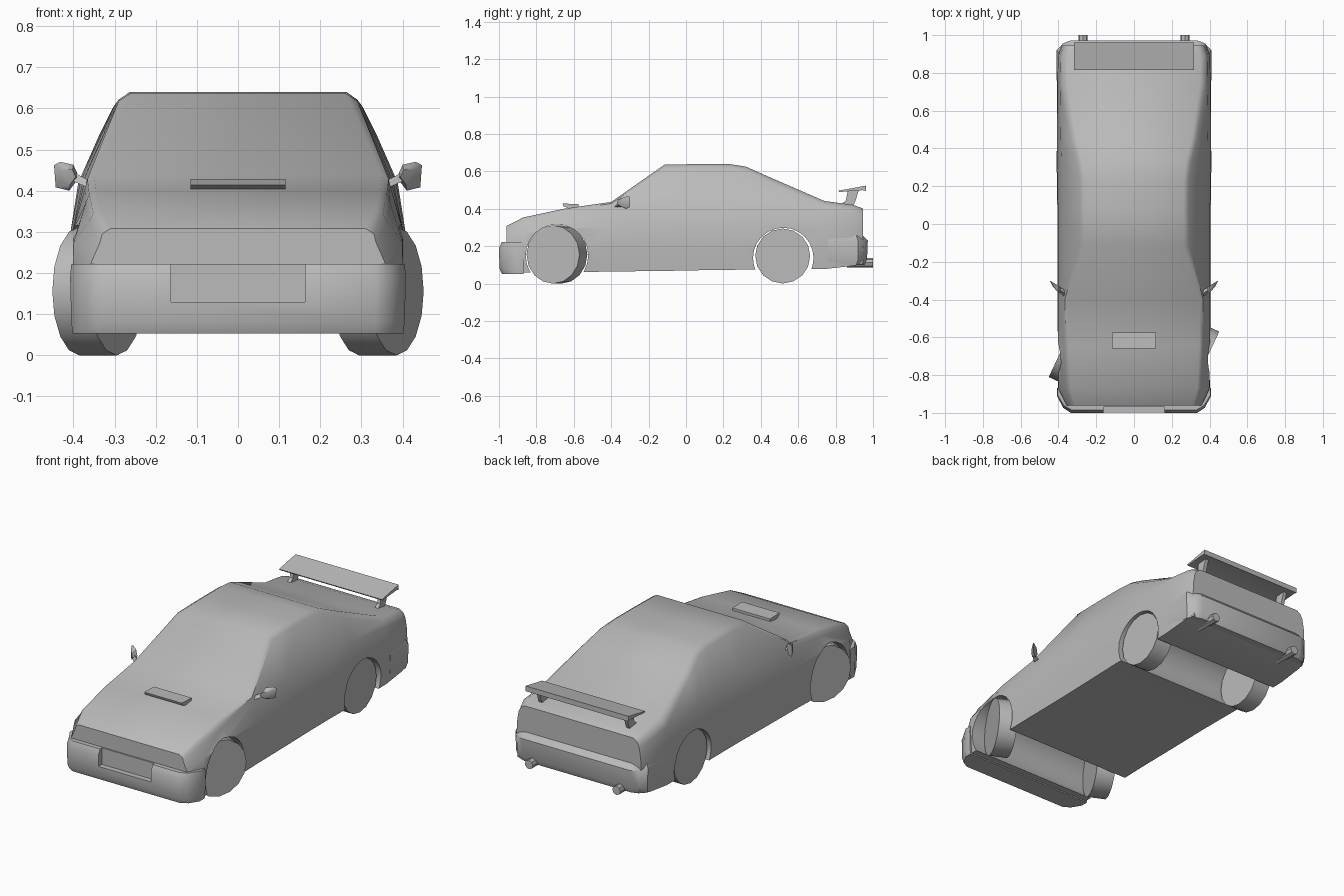
import bpy, bmesh, math
from mathutils import Vector

cube = bpy.data.objects.get("Cube")
if cube:
    bpy.data.objects.remove(cube, do_unlink=True)

GREY = (0.5, 0.5, 0.5, 1)
paint = bpy.data.materials.new("plain grey")
paint.use_nodes = True
paint.diffuse_color = GREY
for node in paint.node_tree.nodes:
    if node.type == 'BSDF_PRINCIPLED':
        node.inputs["Base Color"].default_value = GREY


def finish(obj, name, angle=35):
    obj.name = name
    obj.data.materials.clear()
    obj.data.materials.append(paint)
    bpy.ops.object.select_all(action='DESELECT')
    obj.select_set(True)
    bpy.context.view_layer.objects.active = obj
    bpy.ops.object.shade_smooth_by_angle(angle=math.radians(angle))
    return obj


def to_object(bm, name):
    bmesh.ops.recalc_face_normals(bm, faces=bm.faces)
    mesh = bpy.data.meshes.new(name)
    bm.to_mesh(mesh)
    bm.free()
    obj = bpy.data.objects.new(name, mesh)
    bpy.context.collection.objects.link(obj)
    return obj


def loft(name, rings):
    """Skin closed rings of equal length and cap both ends."""
    bm = bmesh.new()
    rows = [[bm.verts.new(p) for p in ring] for ring in rings]
    n = len(rows[0])
    for a, b in zip(rows, rows[1:]):
        for i in range(n):
            j = (i + 1) % n
            bm.faces.new((a[i], a[j], b[j], b[i]))
    bm.faces.new(rows[0])
    bm.faces.new(rows[-1])
    return to_object(bm, name)


def hull(name, points):
    bm = bmesh.new()
    for p in points:
        bm.verts.new(p)
    result = bmesh.ops.convex_hull(bm, input=bm.verts)
    unused = [v for v in result["geom_interior"] if isinstance(v, bmesh.types.BMVert)]
    bmesh.ops.delete(bm, geom=unused, context='VERTS')
    return finish(to_object(bm, name), name)


def side_prism(name, profile, x0, x1):
    """Extrude a (y, z) outline across x."""
    obj = loft(name, [[(x, y, z) for y, z in profile] for x in (x0, x1)])
    return finish(obj, name)


def cylinder(name, loc, radius, depth, sides, rot):
    bpy.ops.mesh.primitive_cylinder_add(vertices=sides, radius=radius, depth=depth,
                                        location=loc, rotation=rot)
    obj = bpy.context.object
    obj.name = name
    return obj


def cut(obj, cutter):
    mod = obj.modifiers.new("cut", 'BOOLEAN')
    mod.operation = 'DIFFERENCE'
    mod.solver = 'EXACT'
    mod.object = cutter
    bpy.context.view_layer.update()
    bpy.ops.object.select_all(action='DESELECT')
    obj.select_set(True)
    bpy.context.view_layer.objects.active = obj
    bpy.ops.object.modifier_apply(modifier=mod.name)
    bpy.data.objects.remove(cutter, do_unlink=True)


# Body shell: y, floor z, side width, belt (x, z), top edge (x, z), top (x, z)
stations = [
    (-.96, .06, .36, (.335, .275), (.33, .295), (.31, .308)),
    (-.87, .06, .402, (.362, .325), (.352, .345), (.335, .354)),
    (-.65, .06, .406, (.37, .37), (.362, .392), (.345, .401)),
    (-.40, .065, .405, (.372, .405), (.366, .428), (.35, .437)),
    (-.115, .068, .405, (.375, .415), (.29, .618), (.262, .636)),
    (.08, .072, .406, (.378, .42), (.289, .622), (.262, .64)),
    (.23, .074, .408, (.38, .42), (.291, .62), (.263, .64)),
    (.32, .075, .41, (.384, .42), (.302, .605), (.272, .626)),
    (.45, .075, .41, (.388, .42), (.335, .54), (.305, .568)),
    (.74, .078, .408, (.392, .395), (.38, .42), (.35, .442)),
    (.89, .095, .405, (.39, .375), (.378, .405), (.35, .422)),
    (.945, .105, .385, (.372, .36), (.36, .385), (.335, .402)),
]


def section(y, floor, wide, belt, edge, top):
    half = [(wide - .008, floor), (wide, .19),
            (wide - .003, min(.3, belt[1] - .05)), belt, edge, top]
    return ([(x, y, z) for x, z in half] +
            [(-x, y, z) for x, z in reversed(half)])


body = loft("body", [section(*s) for s in stations])
across = (0, math.pi / 2, 0)
for y, z, r in ((-.69, .15, .167), (.52, .137, .162)):
    cut(body, cylinder("arch_cutter", (0, y, z), r, 1.2, 24, across))
finish(body, "body", 40)


# Bumpers: rings of plan outline stacked in z
def plan(z, end, corner, wide, turn, back):
    lead = .3 * (turn - end)
    half = [(corner, end), (corner + .55 * (wide - corner), end + lead),
            (wide, turn), (wide, back)]
    return ([(x, y, z) for x, y in half] +
            [(-x, y, z) for x, y in reversed(half)])


front_bumper = loft("front_bumper", [
    plan(.053, -.985, .33, .402, -.91, -.868),
    plan(.08, -.997, .335, .405, -.91, -.868),
    plan(.19, -1.0, .335, .408, -.91, -.868),
    plan(.222, -.985, .33, .405, -.905, -.868)])
bpy.ops.mesh.primitive_cube_add(size=1, location=(0, -1.018, .23))
notch = bpy.context.object
notch.scale = (.325, .1, .2)
cut(front_bumper, notch)
finish(front_bumper, "front_bumper")

rear_bumper = loft("rear_bumper", [
    plan(.1, .955, .33, .398, .91, .76),
    plan(.13, .968, .335, .405, .92, .76),
    plan(.23, .972, .335, .409, .92, .76),
    plan(.258, .945, .325, .4, .91, .76)])
finish(rear_bumper, "rear_bumper")

# Hood scoop
side_prism("hood_scoop", [(-.66, .428), (-.575, .426), (-.575, .405),
                          (-.62, .4), (-.655, .414)], -.116, .116)

# Rear wing
side_prism("wing_blade", [(.815, .497), (.962, .524), (.962, .495),
                          (.945, .5), (.82, .49)], -.318, .318)

for side, label in ((1, "left"), (-1, "right")):
    # Wing posts
    x = side * .27
    side_prism(label + "_wing_post", [(.865, .497), (.925, .502), (.905, .44),
                                      (.89, .41), (.825, .42), (.855, .445)],
               x - .01, x + .01)

    # Wheels, the front pair steered
    front = cylinder(label + "_front_wheel", (side * .34, -.69, .156), .156, .1, 16,
                     (0, math.pi / 2, math.radians(-25)))
    finish(front, label + "_front_wheel")
    rear = cylinder(label + "_rear_wheel", (side * .34, .517, .148), .147, .1, 16, across)
    finish(rear, label + "_rear_wheel")

    # Exhaust pipes
    pipe = cylinder(label + "_exhaust", (side * .27, .93, .112), .025, .14, 8,
                    (math.pi / 2, 0, 0))
    finish(pipe, label + "_exhaust")

    # Door mirrors: angled housing on a short arm
    outline = [(.4, .463), (.432, .47), (.447, .462), (.443, .408), (.41, .4), (.386, .432)]
    points = []
    for px, pz in outline:
        back = -.335 + (px - .386) * .6
        points.append((side * px, back, pz))
        points.append((side * (.405 + (px - .405) * .55), back - .035,
                       .435 + (pz - .435) * .55))
    hull(label + "_mirror", points)
    hull(label + "_mirror_arm", [
        (side * .36, -.39, .405), (side * .36, -.35, .405), (side * .362, -.37, .425),
        (side * .405, -.355, .425), (side * .405, -.33, .425), (side * .4, -.345, .445)])
